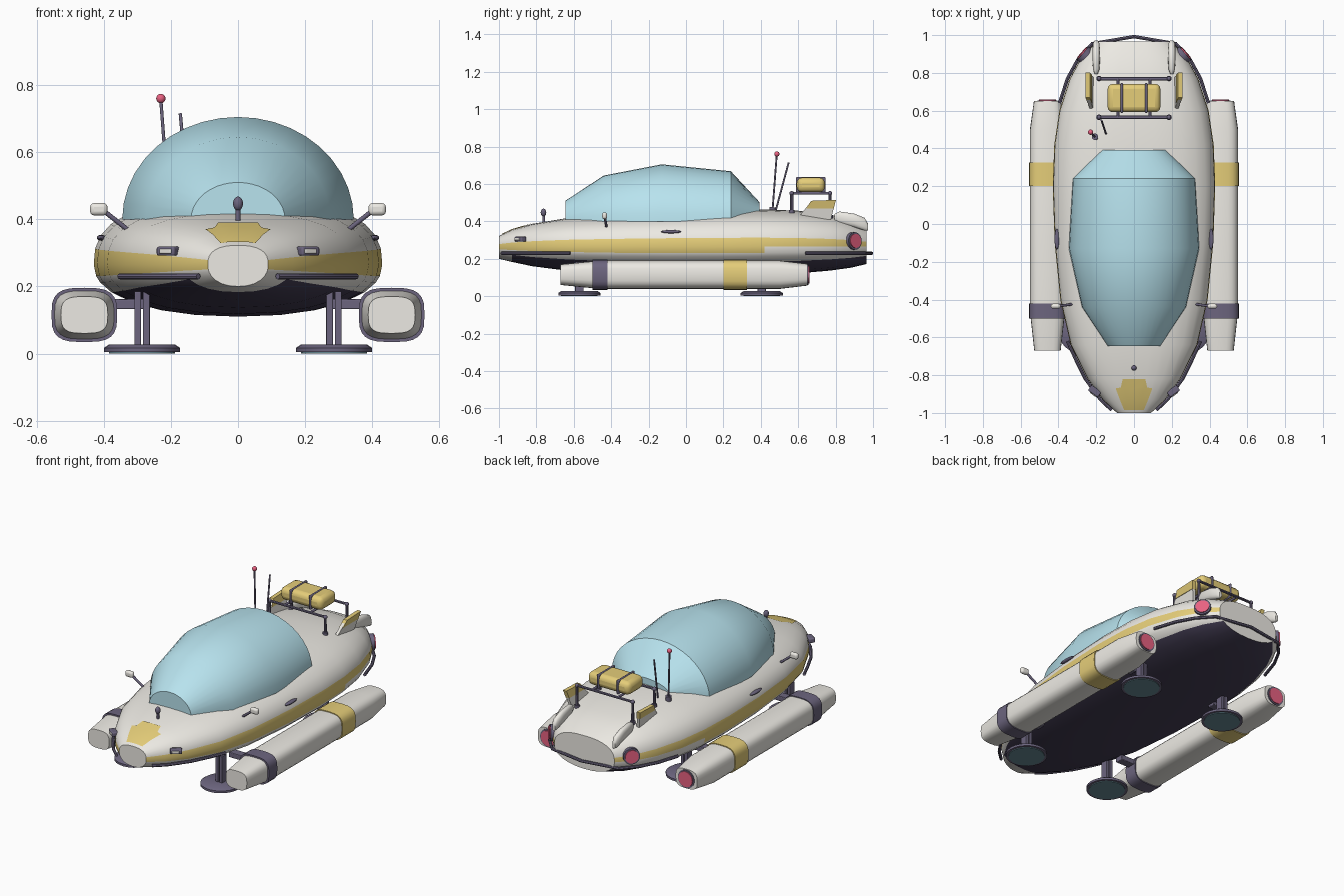
import bpy, bmesh, math
from mathutils import Vector

if "Cube" in bpy.data.objects:
    bpy.data.objects.remove(bpy.data.objects["Cube"])


def material(name, rgb):
    m = bpy.data.materials.new(name)
    m.diffuse_color = (*rgb, 1)
    m.use_nodes = True
    m.node_tree.nodes["Principled BSDF"].inputs["Base Color"].default_value = m.diffuse_color
    return m


WHITE = material("shell_white", (0.84, 0.82, 0.77))
YELLOW = material("trim_yellow", (0.78, 0.61, 0.19))
DARK = material("belly_dark", (0.055, 0.045, 0.085))
METAL = material("metal_violet", (0.15, 0.13, 0.21))
GLASS = material("glass_blue", (0.48, 0.77, 0.86))
RED = material("lamp_red", (0.80, 0.12, 0.22))
TEAL = material("pad_teal", (0.13, 0.25, 0.29))


def finish(ob, name, mat=None, angle=35):
    ob.name = name
    if mat:
        ob.data.materials.append(mat)
    ob.data.shade_smooth()
    ob.data.set_sharp_from_angle(angle=math.radians(angle))
    return ob


def mesh(name, verts, faces, mats, idx=None, angle=35):
    me = bpy.data.meshes.new(name)
    me.from_pydata(verts, [], faces)
    for m in mats:
        me.materials.append(m)
    if idx:
        for p, i in zip(me.polygons, idx):
            p.material_index = i
    bm = bmesh.new()
    bm.from_mesh(me)
    bmesh.ops.recalc_face_normals(bm, faces=bm.faces)
    bm.to_mesh(me)
    bm.free()
    ob = bpy.data.objects.new(name, me)
    bpy.context.collection.objects.link(ob)
    return finish(ob, name, None, angle)


def loft(name, rings, mats, pick=None, angle=35):
    """Skin closed rings and cap both ends; pick(ring, side) gives a material slot."""
    n, k = len(rings[0]), len(rings)
    faces, idx = [], []
    for i in range(k - 1):
        for j in range(n):
            a, b = i * n + j, i * n + (j + 1) % n
            faces.append((a, b, b + n, a + n))
            idx.append(pick(i, j) if pick else 0)
    faces += [tuple(range(n)), tuple(range((k - 1) * n, k * n))]
    return mesh(name, [p for r in rings for p in r], faces, mats, idx + [0, 0], angle)


def rod(name, p, q, r, mat, r2=None, sides=12):
    p, q = Vector(p), Vector(q)
    bpy.ops.mesh.primitive_cone_add(vertices=sides, radius1=r, radius2=r if r2 is None else r2,
                                    depth=(q - p).length, location=(p + q) / 2,
                                    rotation=(q - p).to_track_quat('Z', 'Y').to_euler())
    return finish(bpy.context.object, name, mat)


def ball(name, loc, size, mat):
    bpy.ops.mesh.primitive_uv_sphere_add(segments=16, ring_count=8, location=loc)
    bpy.context.object.scale = size
    return finish(bpy.context.object, name, mat)


def box(name, loc, size, mat, bevel=0.0, rot=(0, 0, 0)):
    bpy.ops.mesh.primitive_cube_add(size=1, location=loc, rotation=rot)
    ob = bpy.context.object
    ob.scale = size
    bpy.ops.object.transform_apply(location=False, rotation=False, scale=True)
    if bevel:
        b = ob.modifiers.new("bevel", 'BEVEL')
        b.width, b.segments = bevel, 3
    return finish(ob, name, mat)


def tube(name, pts, r, mat):
    cu = bpy.data.curves.new(name, 'CURVE')
    cu.dimensions, cu.bevel_depth, cu.bevel_resolution, cu.use_fill_caps = '3D', r, 2, True
    sp = cu.splines.new('POLY')
    sp.points.add(len(pts) - 1)
    for a, b in zip(sp.points, pts):
        a.co = (*b, 1)
    ob = bpy.data.objects.new(name, cu)
    bpy.context.collection.objects.link(ob)
    bpy.ops.object.select_all(action='DESELECT')
    ob.select_set(True)
    bpy.context.view_layer.objects.active = ob
    bpy.ops.object.convert(target='MESH')
    return finish(bpy.context.object, name, mat)


# Hull stations: y, half width, top z, bottom z
HULL = [(-1, .09, .322, .20), (-.93, .165, .355, .183), (-.82, .245, .387, .16), (-.64, .335, .417, .137),
        (-.4, .39, .437, .118), (-.1, .42, .452, .11), (.2, .43, .462, .11), (.42, .422, .464, .115),
        (.6, .395, .457, .122), (.77, .34, .437, .137), (.88, .28, .41, .152), (.965, .2, .372, .172)]
MID = .265


def station(y):
    for a, b in zip(HULL, HULL[1:]):
        if y <= b[0]:
            t = (y - a[0]) / (b[0] - a[0])
            return [u + (v - u) * t for u, v in zip(a, b)]
    return HULL[-1]


def hull_point(y, deg, off=0.0):
    _, w, top, low = station(y)
    c, s = math.cos(math.radians(deg)), math.sin(math.radians(deg))
    n, h = (2.6, top - MID) if s >= 0 else (2.2, MID - low)
    x = math.copysign(abs(c) ** (2 / n), c) * (w + off)
    return (x, y, MID + math.copysign(abs(s) ** (2 / n), s) * (h + off))


def deck(x, y):
    _, w, top, _ = station(y)
    return MID + (top - MID) * (1 - min(1, abs(x) / w) ** 2.6) ** (1 / 2.6)


# Hull with side stripes and dark belly
half = [-75, -60, -45, -30, -18, -11, 0, 9, 20, 32, 45, 58, 70, 80]
angs = [-90] + half + [90] + [180 - a for a in reversed(half)]


def hull_slot(i, j):
    d = (angs[j] + angs[(j + 1) % len(angs)]) / 2 if j < len(angs) - 1 else -97
    d = d if d <= 90 else 180 - d
    if 0 < d < 9 or (-11 < d < 0 and HULL[i][0] < .42):
        return 1
    return 2 if d < -30 and i > 0 else 0


loft("hull", [[hull_point(s[0], a) for a in angs] for s in HULL], [WHITE, YELLOW, DARK], hull_slot, 40)

# Nose patch laid on the deck
patch = [(-.985, .052), (-.93, .075), (-.87, .097), (-.865, .07), (-.82, .06)]
pv = [(w * t, y, deck(w * t, y) + .004) for y, w in patch for t in (-1, -.5, 0, .5, 1)]
mesh("nose_patch", pv, [(i * 5 + j, i * 5 + j + 1, i * 5 + j + 6, i * 5 + j + 5)
                        for i in range(4) for j in range(4)], [YELLOW])

# Canopy: y, half width, base z, top z
CANOPY = [(-.645, .14, .40, .51), (-.44, .275, .40, .645), (-.13, .345, .40, .705),
          (.24, .325, .40, .668), (.393, .17, .44, .503)]
loft("canopy", [[(w * math.cos(math.pi * k / 20), y, b + (t - b) * math.sin(math.pi * k / 20))
                 for k in range(21)] for y, w, b, t in CANOPY], [GLASS], angle=30)


def round_ring(cx, y, cz, w, h, n=3.2, k=24):
    pts = []
    for i in range(k):
        c, s = math.cos(2 * math.pi * i / k), math.sin(2 * math.pi * i / k)
        pts.append((cx + w * math.copysign(abs(c) ** (2 / n), c), y,
                    cz + h * math.copysign(abs(s) ** (2 / n), s)))
    return pts


PONTOON = [(-.67, .07, .055), (-.5, .089, .072), (-.42, .093, .076), (.5, .093, .076), (.65, .072, .058)]
for s, side in ((1, "right"), (-1, "left")):
    # Pontoons, bands and end lamps
    cx = .458 * s
    loft(f"pontoon_{side}", [round_ring(cx, y, .115, w, h) for y, w, h in PONTOON], [WHITE])
    for nm, y0, y1, m in (("dark", -.5, -.42, METAL), ("yellow", .2, .325, YELLOW)):
        loft(f"pontoon_band_{nm}_{side}", [round_ring(cx, y, .115, .098, .081) for y in (y0, y1)], [m])
    rod(f"pontoon_lamp_rim_{side}", (cx, .64, .115), (cx, .655, .115), .054, METAL, sides=20)
    rod(f"pontoon_lamp_{side}", (cx, .645, .115), (cx, .66, .115), .046, RED, sides=20)

    # Landing legs and pads, pontoon struts
    for y, end in ((-.57, "front"), (.405, "rear")):
        x = .286 * s
        for dx in (-.013, .013):
            box(f"leg_{end}_{side}", (x + dx, y, .10), (.02, .045, .17), METAL, .003)
        rod(f"pad_{end}_{side}", (x, y, .004), (x, y, .017), .113, METAL, sides=24)
        rod(f"pad_top_{end}_{side}", (x, y, .017), (x, y, .027), .113, METAL, .098, 24)
        rod(f"pad_sole_{end}_{side}", (x, y, 0), (x, y, .006), .098, TEAL, sides=24)
        box(f"strut_{end}_{side}", (.34 * s, y * .8, .147), (.13, .05, .03), METAL, .004)

    # Side mirror
    rod(f"mirror_arm_{side}", (.33 * s, -.425, .37), (.40 * s, -.435, .425), .007, METAL)
    box(f"mirror_{side}", (.415 * s, -.435, .43), (.052, .026, .037), WHITE, .012)

    # Headlight, set into the bow curve
    turn = .62 * s
    box(f"headlight_{side}", (.208 * s, -.885, .305), (.065, .035, .027), METAL, .006, (0, 0, turn))
    box(f"headlight_lens_{side}", (.214 * s, -.899, .305), (.042, .015, .014), WHITE, .003, (0, 0, turn))

    # Door handle
    ball(f"door_handle_{side}", (.408 * s, -.08, .345), (.013, .055, .009), METAL)

    # Front bumper rail
    tube(f"front_rail_{side}", [(s * (station(y)[1] + .012), y, .23)
                                for y in (-.985, -.93, -.82, -.72, -.62)], .009, METAL)

    # Tail lamp facing back and outward
    d = Vector((.75 * s, .66, .05))
    p = Vector((.262 * s, .895, .295))
    rod(f"tail_lamp_rim_{side}", p - d * .03, p + d * .014, .047, METAL, sides=20)
    rod(f"tail_lamp_{side}", p, p + d * .02, .038, RED, sides=20)

    # Tail fin with yellow face, and stern pod
    prof = [(.60, .42), (.67, .508), (.80, .513), (.775, .41)]
    fin = [[(s * (x + (.022 if z > .5 else 0)), y, z) for y, z in prof] for x in (.214, .232)]
    loft(f"tail_fin_{side}", fin, [WHITE])
    trim = [(.643, .47), (.669, .51), (.802, .515), (.79, .47)]
    loft(f"fin_trim_{side}", [[(s * (x + (.022 if z > .5 else .012)), y, z) for y, z in trim]
                              for x in (.211, .235)], [YELLOW])
    pod = [(.795, .42, .008, .02), (.82, .42, .018, .033), (.90, .405, .02, .036),
           (.955, .385, .018, .034), (.972, .37, .009, .02)]
    loft(f"stern_pod_{side}", [round_ring(s * (.20 + (.8 - y) * .0), y, z, w, h, 2.4, 16)
                               for y, z, w, h in pod], [WHITE], angle=50)

# Rear bumper rail around the stern
ry = (.64, .77, .87, .955)
right = [(station(y)[1] + .012, y, .23) for y in ry]
tube("rear_rail", right + [(0, .992, .23)] + [(-x, y, z) for x, y, z in reversed(right)], .009, METAL)

# Nose lamp
rod("nose_lamp_stalk", (0, -.76, .39), (0, -.76, .435), .007, METAL)
ball("nose_lamp", (0, -.762, .447), (.015, .015, .021), METAL)

# Luggage rack hoops and rails
for y, end in ((.565, "front"), (.77, "rear")):
    tube(f"rack_hoop_{end}", [(-.185, y, .43), (-.185, y, .55), (.185, y, .55), (.185, y, .43)], .009, METAL)
    for x in (-.185, .185):
        rod("rack_foot", (x, y, deck(x, y) - .01), (x, y, deck(x, y) + .012), .015, METAL)
        ball("rack_corner", (x, y, .55), (.012,) * 3, METAL)
for x in (-.085, .085):
    rod("rack_rail", (x, .565, .55), (x, .77, .55), .007, METAL)

# Luggage roll and straps
box("luggage", (0, .667, .595), (.28, .15, .078), YELLOW, .028)
for x in (-.065, .065):
    box("luggage_strap", (x, .667, .595), (.014, .158, .086), METAL, .03 * .22)

# Antennas
rod("antenna_base", (-.205, .46, .43), (-.207, .462, .475), .017, METAL)
rod("antenna_tall", (-.207, .462, .45), (-.23, .485, .755), .005, METAL)
ball("antenna_tip", (-.23, .486, .76), (.014,) * 3, RED)
rod("antenna_short", (-.147, .475, .44), (-.172, .549, .715), .005, METAL)
